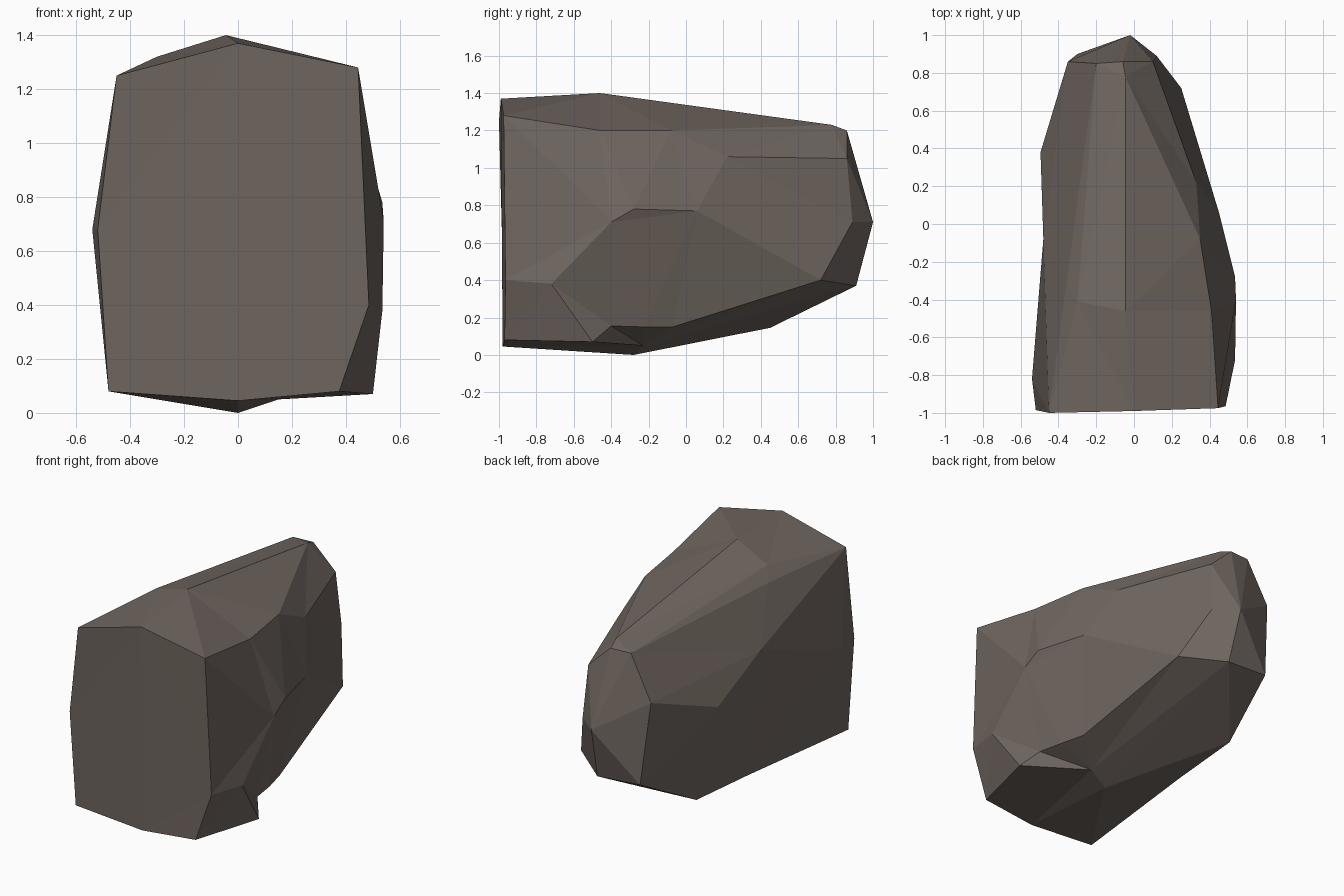
import bpy, bmesh
from mathutils import Vector

if "Cube" in bpy.data.objects:
    bpy.data.objects.remove(bpy.data.objects["Cube"])

# Corner points of the boulder, grouped by region
front_rim = [(0, -.99, 1.37), (.445, -.975, 1.28), (.485, -.965, .4), (.375, -.97, .08),
             (0, -.98, .045), (-.48, -.98, .08), (-.52, -.985, .68), (-.45, -1, 1.25)]
crown = [(-.045, -.46, 1.4), (-.045, .78, 1.23), (-.06, .86, 1.2), (-.2, .85, 1.2),
         (-.3, -.41, 1.32), (-.36, -.33, 1.25), (.41, -.46, 1.2), (.35, -.08, 1.2), (.33, .22, 1.06)]
right_side = [(.535, -.72, .38), (.54, -.4, .71), (.535, -.28, .78), (.45, .06, .77),
              (.25, .72, .4), (.5, -.5, .07), (.42, -.4, .155), (.39, -.23, .15), (.35, -.07, .15)]
left_side = [(-.54, -.82, .68), (-.48, -.08, .94), (-.495, .38, .75), (-.35, .86, .92),
             (-.41, -.05, .12)]
back = [(-.02, 1, .71), (.12, .89, .71), (.1, .86, 1.05), (0, .91, .37), (-.3, .9, .39)]
underside = [(0, -.28, 0), (.15, -.23, .05), (-.39, .45, .145)]
points = [Vector(p) for p in front_rim + crown + right_side + left_side + back + underside]

centre, radii = Vector((0, -.1, .68)), (.55, 1.0, .7)


def wrap(amount):
    """Hull of the points pushed towards an ellipsoid, so dents are kept too."""
    bm = bmesh.new()
    for i, p in enumerate(points):
        q = Vector([(p[k] - centre[k]) / radii[k] for k in range(3)])
        bm.verts.new(q * q.length ** -amount).index = i
    bm.verts.index_update()
    ids = {v: v.index for v in bm.verts}
    bmesh.ops.convex_hull(bm, input=list(bm.verts))
    return bm, ids


# Use the smallest push that brings every corner onto the skin
for step in range(21):
    bm, ids = wrap(step / 20)
    if all(v.link_faces for v in bm.verts) or step == 20:
        break
    bm.free()

# Move the corners back to their real places
for v in bm.verts:
    v.co = points[ids[v]]
bmesh.ops.recalc_face_normals(bm, faces=bm.faces)
mesh = bpy.data.meshes.new("boulder")
bm.to_mesh(mesh)
bm.free()

# One flat stone colour
stone = bpy.data.materials.new("brown grey stone")
stone.diffuse_color = (.16, .132, .115, 1)
stone.use_nodes = True
stone.node_tree.nodes["Principled BSDF"].inputs["Base Color"].default_value = stone.diffuse_color
mesh.materials.append(stone)
bpy.context.collection.objects.link(bpy.data.objects.new("boulder", mesh))
